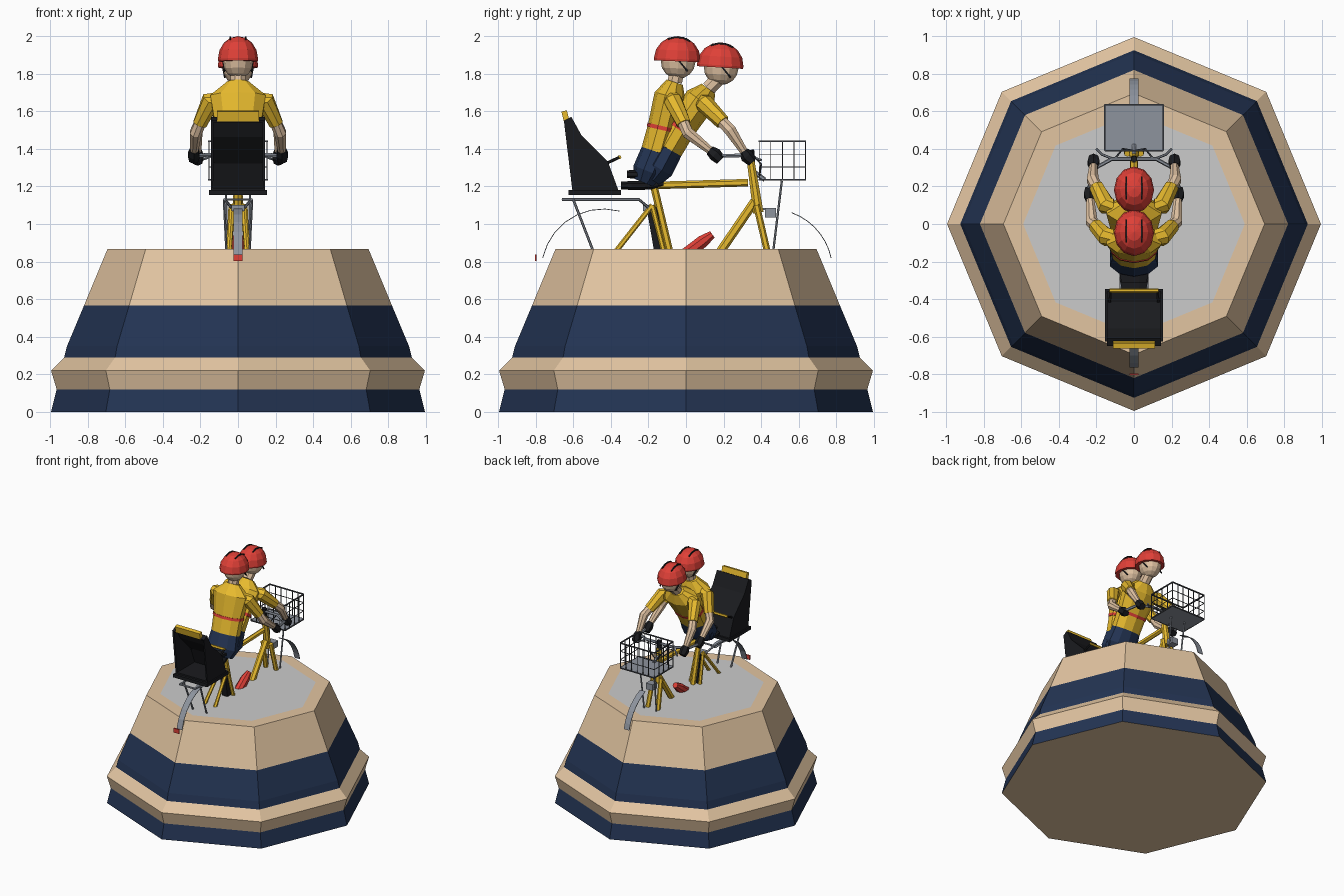
import bpy, bmesh, math
from mathutils import Vector, Matrix

if "Cube" in bpy.data.objects:
    bpy.data.objects.remove(bpy.data.objects["Cube"])


def mat(name, rgb):
    m = bpy.data.materials.new(name)
    m.diffuse_color = [(c / 255) ** 2.2 for c in rgb] + [1]
    m.use_nodes = True
    m.node_tree.nodes["Principled BSDF"].inputs["Base Color"].default_value = m.diffuse_color
    return m


BEIGE = mat("beige", (226, 196, 160))
NAVY = mat("navy", (40, 55, 84))
YELLOW = mat("yellow", (232, 186, 50))
BLACK = mat("black", (32, 33, 36))
RED = mat("red", (222, 66, 58))
SKIN = mat("skin", (222, 192, 160))
STEEL = mat("steel", (140, 146, 156))
WIRE = mat("wire", (75, 78, 84))


def finish(name, bm, m=None):
    bmesh.ops.recalc_face_normals(bm, faces=bm.faces[:])
    me = bpy.data.meshes.new(name)
    bm.to_mesh(me)
    bm.free()
    ob = bpy.data.objects.new(name, me)
    bpy.context.collection.objects.link(ob)
    if m:
        me.materials.append(m)
    return ob


def sweep(name, pts, radii, m, n=6):
    """Loft n-sided rings along a path; each radius is a number or (across, deep)."""
    pts = [Vector(p) for p in pts]
    if not isinstance(radii, list):
        radii = [radii] * len(pts)
    tans = [(pts[min(i + 1, len(pts) - 1)] - pts[max(i - 1, 0)]).normalized() for i in range(len(pts))]
    ref = Vector((0, 0, 1)) if any(abs(t.x) > .85 for t in tans) else Vector((1, 0, 0))
    bm = bmesh.new()
    rings = []
    for p, t, r in zip(pts, tans, radii):
        a, b = r if isinstance(r, tuple) else (r, r)
        u = (ref - t * ref.dot(t)).normalized()
        v = t.cross(u)
        angs = [2 * math.pi * (k + .5) / n for k in range(n)]
        rings.append([bm.verts.new(p + u * a * math.cos(q) + v * b * math.sin(q)) for q in angs])
    for r0, r1 in zip(rings, rings[1:]):
        for k in range(n):
            bm.faces.new((r0[k], r0[(k + 1) % n], r1[(k + 1) % n], r1[k]))
    bm.faces.new(rings[0])
    bm.faces.new(rings[-1])
    return finish(name, bm, m)


def pair(name, pts, radii, m, n=6):
    for side, s in (("left", -1), ("right", 1)):
        sweep(f"{side}_{name}", [(s * x, y, z) for x, y, z in pts], radii, m, n)


def box(name, c, size, m, tilt=0):
    bm = bmesh.new()
    bmesh.ops.create_cube(bm, size=1)
    bm.transform(Matrix.Translation(c) @ Matrix.Rotation(tilt, 4, 'X') @ Matrix.Diagonal((*size, 1)))
    return finish(name, bm, m)


def dome(name, c, size, m, tilt=0, cut=None, n=12):
    bm = bmesh.new()
    bmesh.ops.create_uvsphere(bm, u_segments=n, v_segments=8, radius=1)
    if cut is not None:
        g = bm.verts[:] + bm.edges[:] + bm.faces[:]
        bmesh.ops.bisect_plane(bm, geom=g, plane_co=(0, 0, cut), plane_no=(0, 0, -1), clear_outer=True)
        bmesh.ops.holes_fill(bm, edges=[e for e in bm.edges if e.is_boundary], sides=0)
    bm.transform(Matrix.Translation(c) @ Matrix.Rotation(tilt, 4, 'X') @ Matrix.Diagonal((*size, 1)))
    return finish(name, bm, m)


# octagonal plinth with coloured bands
bands = [(.995, 0), (.965, .12), (.995, .22), (.925, .29), (.91, .35), (.82, .565), (.695, .866)]
bm = bmesh.new()
rings = [[bm.verts.new((r * math.cos(k * math.pi / 4), r * math.sin(k * math.pi / 4), z))
          for k in range(8)] for r, z in bands]
for i, colour in enumerate((0, 1, 1, 0, 0, 1)):
    for k in range(8):
        f = bm.faces.new((rings[i][k], rings[i][(k + 1) % 8], rings[i + 1][(k + 1) % 8], rings[i + 1][k]))
        f.material_index = colour
for r in (rings[0], rings[-1]):
    bm.faces.new(r).material_index = 1
finish("plinth", bm, NAVY).data.materials.append(BEIGE)

# grey panel on the plinth top
bm = bmesh.new()
bmesh.ops.create_circle(bm, cap_ends=True, segments=8, radius=.59, matrix=Matrix.Translation((0, 0, .868)))
finish("top_panel", bm)

# yellow frame
sweep("top_tube", [(0, -.17, 1.205), (0, .33, 1.22)], .02, YELLOW)
sweep("down_tube", [(0, .365, 1.12), (0, .16, .82)], .024, YELLOW)
sweep("seat_tube", [(0, -.18, 1.24), (0, -.08, .82)], .02, YELLOW)
sweep("head_tube", [(0, .345, 1.33), (0, .385, 1.06)], [.022, .03], YELLOW, 8)
pair("fork_blade", [(.035, .375, 1.1), (.05, .445, .8)], .018, YELLOW)
pair("seat_stay", [(.03, -.18, 1.1), (.05, -.4, .82)], .014, YELLOW)
pair("frame_stay", [(.03, -.18, 1.1), (.045, -.11, .82)], .014, YELLOW)
box("seat_tube_guard", (0, -.16, .96), (.05, .055, .25), BLACK, .17)
sweep("bottle", [(0, .0, .84), (0, .09, .908), (0, .14, .945)], [.036, .036, .022], RED, 8)
box("frame_clamp", (0, -.205, 1.085), (.07, .05, .03), STEEL)

# ribbon mudguards and lights
for end, cy, s, top in (("front", .45, 1, 50), ("rear", -.44, -1, 85)):
    pts = [(0, cy + s * .33 * math.cos(a), .75 + .33 * math.sin(a))
           for a in (math.radians(12 + (top + 20 - 12) * i / 7) for i in range(8))]
    sweep(end + "_mudguard", pts, (.035, .003), STEEL, 4)
box("tail_light", (0, -.8, .82), (.05, .01, .035), RED)
box("head_lamp", (0, .45, 1.06), (.06, .06, .05), STEEL)
box("lamp_bracket", (0, .40, 1.08), (.02, .06, .012), STEEL)

# rear rack
pair("rack_rail", [(.07, -.66, 1.13), (.07, -.25, 1.13), (.03, -.19, 1.08)], .008, STEEL)
pair("rack_leg", [(.075, -.60, 1.13), (.06, -.48, .82)], .007, STEEL)
for i, y in enumerate((-.655, -.45, -.27)):
    sweep(f"rack_bar_{i}", [(-.07, y, 1.13), (.07, y, 1.13)], .007, STEEL)

# rear seat shell, open at the back
outline = [(-.605, 1.18), (-.36, 1.18), (-.415, 1.33), (-.555, 1.47), (-.61, 1.57), (-.65, 1.55)]
bm = bmesh.new()
left, right = ([bm.verts.new((x, y, z)) for y, z in outline] for x in (-.145, .145))
bm.faces.new(left)
bm.faces.new(right)
for i in range(5):
    bm.faces.new((left[i], left[i + 1], right[i + 1], right[i]))
shell = finish("rear_seat", bm, BLACK)
mod = shell.modifiers.new("thickness", 'SOLIDIFY')
mod.thickness = .018
box("rear_seat_base", (0, -.485, 1.167), (.31, .28, .026), BLACK)
box("rear_seat_headrest", (0, -.642, 1.575), (.225, .03, .055), YELLOW, .25)
sweep("rear_seat_bar", [(-.13, -.355, 1.355), (.13, -.355, 1.355)], .011, YELLOW)
pair("bar_arm", [(.125, -.355, 1.355), (.13, -.43, 1.32)], .008, BLACK)

# saddles
for name, y, z in (("rear_saddle", -.23, 1.205), ("front_saddle", -.2, 1.265)):
    sweep(name, [(0, y - .115, z), (0, y - .06, z), (0, y + .04, z), (0, y + .11, z + .01)],
          [(.07, .022), (.085, .026), (.045, .024), (.025, .015)], BLACK, 8)

# handlebar, stem, levers and grips
sweep("handlebar", [(-.245, .15, 1.362), (-.22, .29, 1.365), (-.12, .345, 1.37), (.12, .345, 1.37),
                    (.22, .29, 1.365), (.245, .15, 1.362)], .011, STEEL)
sweep("stem", [(0, .35, 1.3), (0, .345, 1.395)], .018, BLACK)
pair("brake_lever", [(.2, .4, 1.34), (.17, .37, 1.35), (.12, .35, 1.37)], .007, STEEL)
pair("brake_cable", [(.1, .35, 1.37), (.06, .4, 1.32), (0, .39, 1.25)], .005, WIRE)

# wire basket with a solid floor
X, Y0, Y1, Z0, Z1 = .155, .39, .635, 1.235, 1.44
box("basket_floor", (0, (Y0 + Y1) / 2, Z0), (2 * X, Y1 - Y0, .008), STEEL)
for i in range(4):
    z = Z0 + (Z1 - Z0) * i / 3
    r = .006 if i in (0, 3) else .003
    pair(f"basket_side_wire_{i}", [(X, Y0, z), (X, Y1, z)], r, WIRE, 4)
    for end, y in (("back", Y0), ("front", Y1)):
        sweep(f"basket_{end}_wire_{i}", [(-X, y, z), (X, y, z)], r, WIRE, 4)
for i in range(5):
    y = Y0 + (Y1 - Y0) * i / 4
    pair(f"basket_side_post_{i}", [(X, y, Z0), (X, y, Z1)], .0035, WIRE, 4)
for i in range(1, 6):
    x = -X + 2 * X * i / 6
    for end, y in (("back", Y0), ("front", Y1)):
        sweep(f"basket_{end}_post_{i}", [(x, y, Z0), (x, y, Z1)], .0035, WIRE, 4)
pair("basket_strut", [(.065, .51, 1.23), (.055, .46, .82)], .006, STEEL)
sweep("basket_mount", [(0, .36, 1.28), (0, .42, 1.235)], .012, STEEL)


def rider(tag, spine, head, tilt, shoulder, elbow, hand):
    """Torso from hip to collar, arms, head and helmet; spine is six (y, z) points."""
    P = [(0, y, z) for y, z in spine]
    size = [(.10, .06), (.135, .085), (.12, .08), (.125, .08), (.155, .085), (.06, .045)]
    lerp = lambda a, b, t: tuple(p + (q - p) * t for p, q in zip(a, b))
    sweep(tag + "_shorts", P[:3], size[:3], NAVY, 10)
    sweep(tag + "_jersey", P[2:], size[2:], YELLOW, 10)
    sweep(tag + "_stripe", [lerp(P[3], P[4], t) for t in (-.06, .06)], (.13, .084), RED, 10)
    mid = lerp(shoulder, elbow, .72)
    pair(tag + "_sleeve", [lerp(shoulder, (0, *shoulder[1:]), .25), shoulder, mid], [.045, .05, .04], YELLOW, 8)
    pair(tag + "_arm", [mid, elbow, lerp(elbow, hand, .85)], [.032, .034, .022], SKIN, 8)
    pair(tag + "_glove", [lerp(elbow, hand, .8), hand, (hand[0], hand[1] + .03, hand[2] - .03)],
         [.026, .036, .028], BLACK, 6)
    y, z = head
    sweep(tag + "_neck", [P[5], (0, y, z - .06)], .042, SKIN, 8)
    dome(tag + "_head", (0, y + .005, z - .015), (.08, .092, .09), SKIN, tilt)
    dome(tag + "_helmet", (0, y, z), (.107, .124, .122), RED, tilt, -.1)
    pair(tag + "_strap", [(.08, y + .01, z - .01), (.07, y + .055, z - .065)], .006, BLACK, 4)
    for i, x in enumerate((-.042, .042)):
        arc = [(x, y + .12 * math.cos(a), z + .117 * math.sin(a)) for a in (.95, 1.3, 1.65, 2.0)]
        sweep(f"{tag}_helmet_vent_{i}", arc, .006, BLACK, 4)


# two riders, one upright and one leaning forward
rider("rear_rider", [(-.225, 1.22), (-.20, 1.28), (-.16, 1.385), (-.125, 1.51), (-.085, 1.68), (-.06, 1.755)],
      (-.047, 1.878), -.04, (.145, -.07, 1.66), (.225, .01, 1.485), (.235, .155, 1.37))
rider("front_rider", [(-.19, 1.24), (-.15, 1.3), (-.095, 1.4), (-.03, 1.51), (.075, 1.66), (.12, 1.72)],
      (.182, 1.845), -.06, (.145, .095, 1.645), (.22, .235, 1.5), (.215, .325, 1.36))
